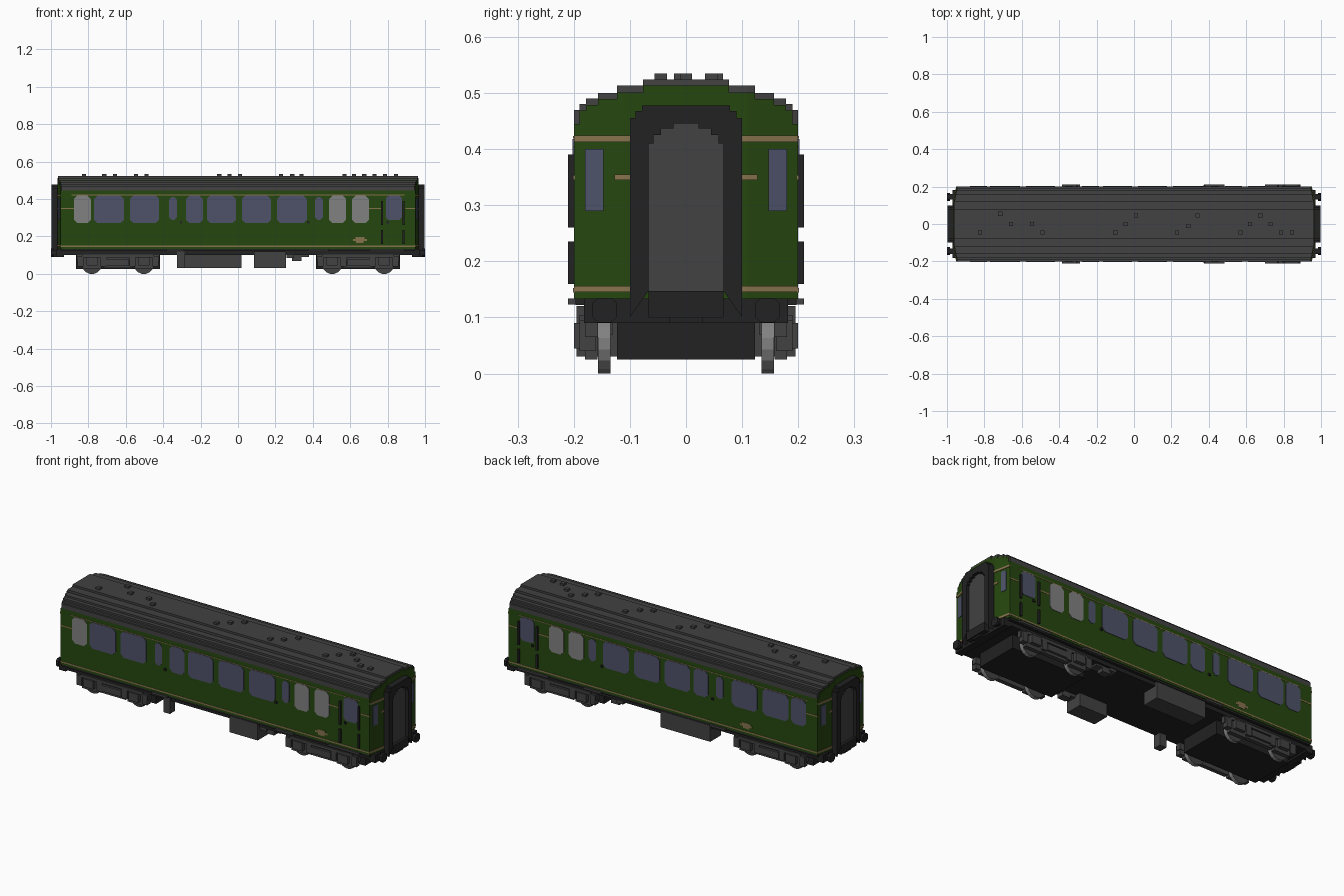
import bpy, bmesh, math
from mathutils import Vector

cube = bpy.data.objects.get("Cube")
if cube:
    bpy.data.objects.remove(cube, do_unlink=True)


def material(name, rgb):
    m = bpy.data.materials.new(name)
    m.use_nodes = True
    m.diffuse_color = (*rgb, 1)
    m.node_tree.nodes["Principled BSDF"].inputs["Base Color"].default_value = (*rgb, 1)
    return m


GREEN = material("coach green", (0.0185, 0.061, 0.0044))
GREY = material("roof grey", (0.054, 0.054, 0.054))
BLACK = material("underframe black", (0.016, 0.016, 0.016))
GLASS = material("blue glass", (0.076, 0.084, 0.141))
PALE = material("pale grey", (0.22, 0.22, 0.22))
GOLD = material("gold lining", (0.24, 0.17, 0.076))


def finish(name, bm, *mats):
    bmesh.ops.recalc_face_normals(bm, faces=bm.faces)
    me = bpy.data.meshes.new(name)
    bm.to_mesh(me)
    bm.free()
    for m in mats:
        me.materials.append(m)
    ob = bpy.data.objects.new(name, me)
    bpy.context.collection.objects.link(ob)
    return ob


def prism_mesh(pts, axis, a, b):
    """Extrude a 2D outline along an axis from a to b."""
    bm = bmesh.new()
    place = {"x": lambda p: (a, p[0], p[1]),
             "y": lambda p: (p[0], a, p[1]),
             "z": lambda p: (p[0], p[1], a)}[axis]
    face = bm.faces.new([bm.verts.new(place(p)) for p in pts])
    out = bmesh.ops.extrude_face_region(bm, geom=[face])
    move = Vector([(b - a) if axis == k else 0 for k in "xyz"])
    bmesh.ops.translate(bm, vec=move, verts=[v for v in out["geom"] if isinstance(v, bmesh.types.BMVert)])
    return bm


def prism(name, pts, axis, a, b, mat):
    return finish(name, prism_mesh(pts, axis, a, b), mat)


def box(name, x0, x1, y0, y1, z0, z1, mat):
    return prism(name, [(x0, y0), (x1, y0), (x1, y1), (x0, y1)], "z", z0, z1, mat)


def mirrored(half):
    """Close a half outline (y, z) across y = 0."""
    return half + [(-y, z) for y, z in reversed(half)]


def octagon(x0, x1, z0, z1, c):
    return [(x0 + c, z0), (x1 - c, z0), (x1, z0 + c), (x1, z1 - c),
            (x1 - c, z1), (x0 + c, z1), (x0, z1 - c), (x0, z0 + c)]


# Coach ends: flat centre, swept-back outer panels
def end_x(y):
    return 0.966 - max(0, abs(y) - 0.11) * 0.2


def shell(name, half, inset, mat):
    bm = prism_mesh(mirrored(half), "x", -1, 1)
    for y in (-0.11, 0.11):
        bmesh.ops.bisect_plane(bm, geom=bm.verts[:] + bm.edges[:] + bm.faces[:],
                               plane_co=(0, y, 0), plane_no=(0, 1, 0))
    for v in bm.verts:
        v.co.x = math.copysign(end_x(v.co.y) - inset, v.co.x)
    return finish(name, bm, mat)


def stepped(steps, first):
    """Staircase outline: each step is (half width, top height)."""
    pts = [first]
    for i, (y, z) in enumerate(steps):
        pts.append((y, z))
        if i + 1 < len(steps):
            pts.append((steps[i + 1][0], z))
    return pts


shell("body", stepped([(0.2, 0.445), (0.19, 0.469), (0.178, 0.479), (0.157, 0.489),
                       (0.123, 0.501), (0.077, 0.513)], (0.2, 0.133)), 0, GREEN)
shell("roof", stepped([(0.2, 0.47), (0.19, 0.48), (0.178, 0.49), (0.157, 0.50),
                       (0.123, 0.513), (0.077, 0.524)], (0.2, 0.445)), 0.004, GREY)

# Roof vents
vents = [(-.715, .055), (-.658, 0), (-.823, -.045), (-.545, 0), (-.49, -.045), (-.10, -.045),
         (-.045, 0), (.01, .045), (.23, -.045), (.29, -.01), (.34, .045), (.57, -.045),
         (.62, 0), (.675, .045), (.73, 0), (.785, -.045), (.845, -.045)]
for x, y in vents:
    box("roof_vent", x - .011, x + .011, y - .011, y + .011, .51, .535, GREY)

# Underframe slab
box("underframe", -0.955, 0.955, -0.182, 0.182, 0.1, 0.134, BLACK)
box("sole_plate", -0.945, 0.945, -0.197, 0.197, 0.122, 0.1335, BLACK)

big = [(-.77, -.61), (-.578, -.422), (-.278, -.187), (-.166, -.011), (.021, .176), (.209, .369)]
small = [(-.369, -.326), (.412, .455)]
pale = [(.487, .578), (.61, .70)]

for s, side in ((-1, "right"), (1, "left")):
    face, skin = s * 0.198, s * 0.2025

    def plate(name, x0, x1, z0, z1, c, mat):
        prism(f"{name}_{side}", octagon(x0, x1, z0, z1, c), "y", face, skin, mat)

    # Side windows
    for x0, x1 in big:
        plate("window", x0, x1, .272, .418, .018, GLASS)
    for x0, x1 in small:
        plate("narrow_window", x0, x1, .288, .41, .014, GLASS)
    for x0, x1 in pale:
        plate("frosted_window", x0, x1, .272, .418, .018, PALE)
    plate("end_window", -.877, -.786, .272, .418, .018, PALE if s < 0 else GLASS)
    plate("door_window", .79, .877, .288, .418, .014, GLASS)

    # Gold lining and crest
    line = s * 0.2015

    def strip(x0, x1, z0, z1):
        box(f"lining_{side}", x0, x1, face, line, z0, z1, GOLD)

    strip(-.949, .949, .144, .152)
    strip(-.89, .89, .419, .423)
    for x0, x1 in ((-.949, -.877), (.70, .765), (.895, .949)):
        strip(x0, x1, .346, .353)
    cx = .652 if s < 0 else -.51
    strip(cx - .02, cx + .02, .165, .176)
    strip(cx - .037, cx + .037, .176, .187)
    strip(cx - .024, cx + .024, .187, .196)

    # Grab rails, door handles and footsteps
    for x in (.77, .884):
        box("grab_rail", x - .005, x + .005, face, s * .21, .26, .39, BLACK)
        box("lower_rail", x - .005, x + .005, face, s * .21, .16, .235, BLACK)
    for x in (-.305, .375, .80):
        box("door_handle", x - .006, x + .006, face, s * .207, .27, .282, BLACK)
    for x0, x1 in ((-.385, -.29), (.375, .485), (.70, .89)):
        box("footstep", x0, x1, s * .18, s * .21, .123, .134, GREY)

    # Truss and pipework below the floor
    box("truss_block", .26, .30, s * .13, s * .18, .085, .105, GREY)
    box("truss_block", .29, .34, s * .13, s * .17, .07, .105, GREY)
    box("truss_block", .335, .38, s * .12, s * .17, .09, .105, GREY)

# Equipment boxes
box("battery_box", .085, .257, -.195, -.1, .03, .12, GREY)
box("small_tank", -.325, -.285, -.19, -.145, .03, .12, GREY)
box("long_equipment_box", -.285, .02, .1, .195, .03, .12, GREY)

# Bogies
for bx in (-.642, .642):
    box("bogie_core", bx - .225, bx + .225, -.123, .123, .025, .11, BLACK)
    for s in (-1, 1):
        box("bogie_side_beam", bx - .222, bx + .222, s * .157, s * .18, .065, .11, GREY)
        box("bogie_upper_rail", bx - .19, bx + .19, s * .178, s * .19, .088, .104, GREY)
        box("bolster_spring", bx - .06, bx + .06, s * .157, s * .192, .045, .08, GREY)
        box("bolster_plate", bx - .08, bx + .08, s * .157, s * .18, .03, .046, GREY)
        for w in (-.139, .139):
            wx = bx + w
            box("axle_box", wx - .03, wx + .03, s * .16, s * .2, .045, .09, GREY)
            box("axle_keep", wx - .05, wx + .05, s * .158, s * .18, .025, .068, GREY)
            for d in (-.062, .062):
                box("axle_spring", wx + d - .016, wx + d + .016, s * .16, s * .19, .04, .095, GREY)
            # Wheel with pale tread and grey faces
            ring = [(wx + .054 * math.cos(a), .054 + .054 * math.sin(a))
                    for a in (math.tau * (i + .5) / 16 for i in range(16))]
            r = .054 * (1 - math.cos(math.pi / 16))
            ring = [(x, max(0, z - r)) for x, z in ring]
            wheel = finish("wheel", prism_mesh(ring, "y", s * .135, s * .157), PALE, GREY)
            for p in wheel.data.polygons:
                p.material_index = 1 if abs(p.normal.y) > .9 else 0

# Coach ends
arch = [(.1, .455), (.09, .468), (.078, .478)]
opening = [(.067, .41), (.058, .425), (.045, .437), (.022, .446)]
outer = stepped(arch, (.1, .1))
inner = stepped(opening, (.067, .147))
for e in (-1, 1):
    # Gangway surround, sill and recessed door
    frame = mirrored(outer) + [(-y, z) for y, z in inner] + inner[::-1]
    frame = outer + [(-y, z) for y, z in reversed(outer)] + \
        [(-y, z) for y, z in inner] + list(reversed(inner))
    prism("gangway_frame", frame, "x", e * .955, e * .998, BLACK)
    box("gangway_sill", e * .955, e * .998, -.067, .067, .1, .147, BLACK)
    prism("gangway_door", mirrored(inner), "x", e * .955, e * .982, GREY)
    # Headstock and drawgear
    box("headstock", e * .93, e * .97, -.182, .182, .09, .134, BLACK)
    box("coupler", e * .96, e * .99, -.03, .03, .09, .125, BLACK)
    for s in (-1, 1):
        # Buffers
        box("buffer_shank", e * .96, e * .988, s * .13, s * .16, .1, .128, BLACK)
        prism("buffer_head", octagon(s * .145 - .022, s * .145 + .022, .091, .135, .01),
              "x", e * .985, e * 1.0, BLACK)

        # Plates lying on the swept end panels
        def end_plate(name, y0, y1, z0, z1, mat):
            ys = [y0] + ([.11] if y0 < .11 < y1 else []) + [y1]
            pts = [(e * (end_x(y) + .003), s * y) for y in ys]
            pts += [(e * (end_x(y) - .003), s * y) for y in reversed(ys)]
            prism(name, pts, "z", z0, z1, mat)

        end_plate("end_pane", .147, .18, .29, .40, GLASS)
        end_plate("end_lining_top", .1, .2, .413, .424, GOLD)
        end_plate("end_lining_middle", .1, .127, .345, .355, GOLD)
        end_plate("end_lining_bottom", .1, .2, .145, .156, GOLD)
